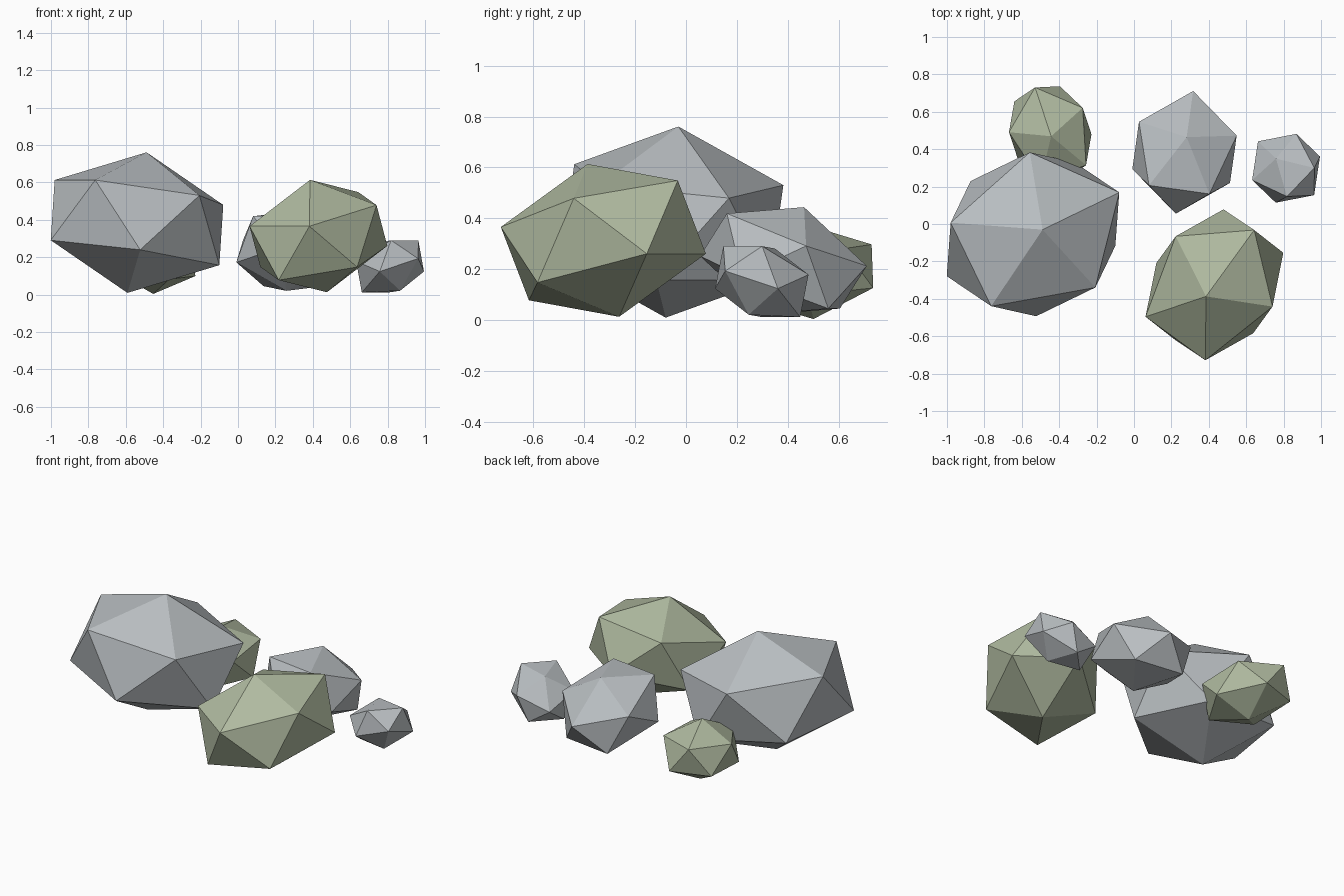
import bpy

if "Cube" in bpy.data.objects:
    bpy.data.objects.remove(bpy.data.objects["Cube"])


def material(name, rgb):
    m = bpy.data.materials.new(name)
    m.diffuse_color = (*rgb, 1)
    m.use_nodes = True
    m.node_tree.nodes["Principled BSDF"].inputs["Base Color"].default_value = m.diffuse_color
    return m


stone = material("grey_stone", (0.48, 0.51, 0.53))
moss = material("mossy_stone", (0.43, 0.49, 0.35))


def rock(name, loc, radii, tilt, turn, mat):
    # Faceted boulder: stretched icosahedron, tilted then turned
    bpy.ops.mesh.primitive_ico_sphere_add(subdivisions=1, radius=1, location=loc,
                                          rotation=(0, tilt, turn))
    ob = bpy.context.object
    ob.name = name
    ob.scale = radii
    ob.data.materials.append(mat)
    bpy.ops.object.shade_flat()


# name, centre, radii, tilt, turn, material
rock("large_rock", (-0.54, -0.055, 0.385), (0.551, 0.472, 0.38), 0.15, 0.452, stone)
rock("front_mossy_rock", (0.43, -0.325, 0.313), (0.457, 0.376, 0.31), -0.25, 0.943, moss)
rock("middle_rock", (0.27, 0.383, 0.232), (0.353, 0.31, 0.227), 0.37, 1.43, stone)
rock("back_mossy_rock", (-0.448, 0.485, 0.19), (0.298, 0.244, 0.187), -0.09, 1.89, moss)
rock("small_rock", (0.813, 0.298, 0.151), (0.225, 0.201, 0.15), 0.52, 2.378, stone)
